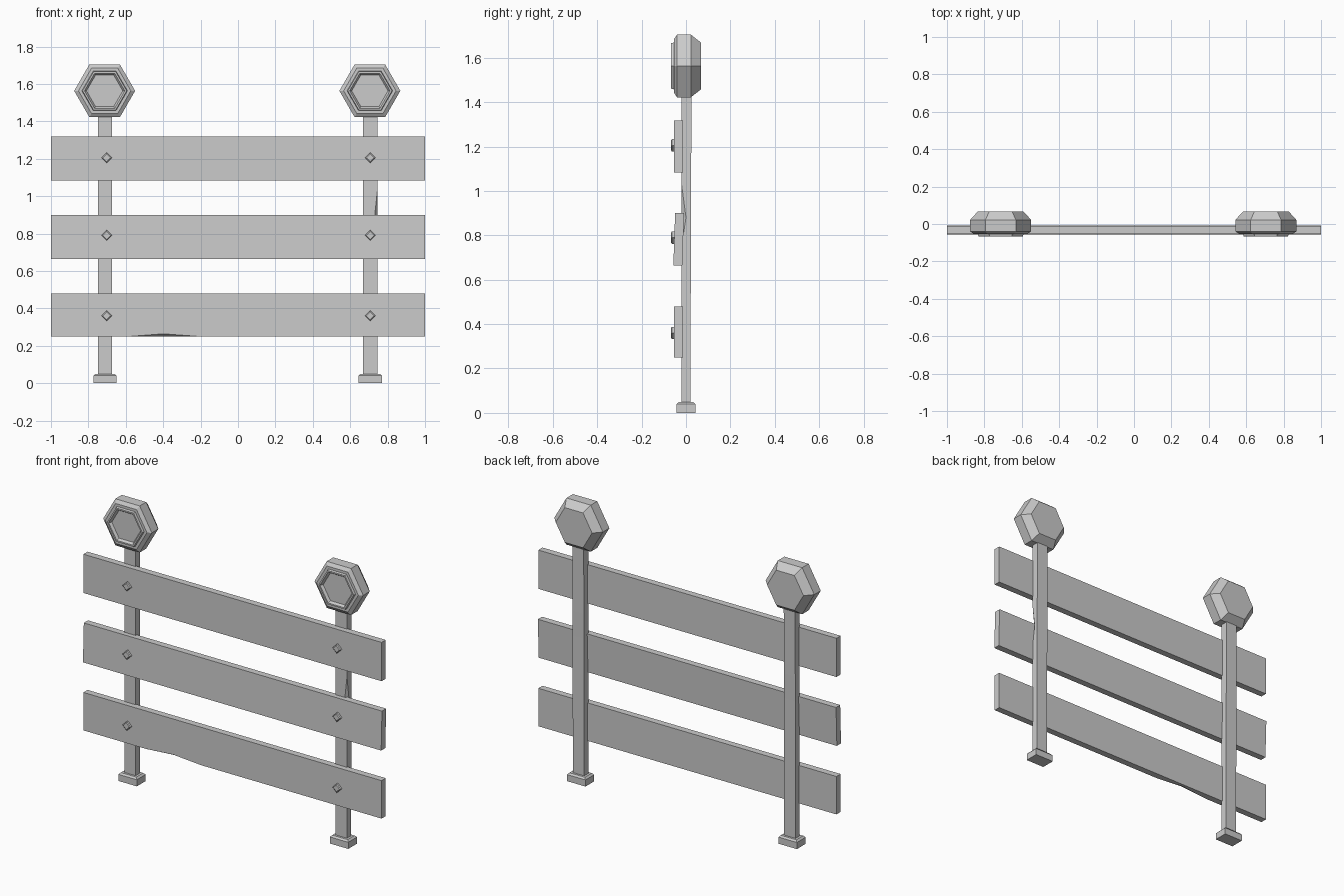
import bpy, bmesh
from math import cos, sin, pi

default = bpy.data.objects.get("Cube")
if default:
    bpy.data.objects.remove(default, do_unlink=True)

GREY = (0.6, 0.6, 0.6, 1)
grey = bpy.data.materials.new("plain grey")
grey.use_nodes = True
grey.diffuse_color = GREY
grey.node_tree.nodes["Principled BSDF"].inputs["Base Color"].default_value = GREY


def loft(name, sections):
    """Join equal-sized rings of points into a capped flat-shaded solid."""
    bm = bmesh.new()
    rings = [[bm.verts.new(p) for p in ring] for ring in sections]
    n = len(rings[0])
    for a, b in zip(rings, rings[1:]):
        for i in range(n):
            j = (i + 1) % n
            bm.faces.new((a[i], a[j], b[j], b[i]))
    bm.faces.new(rings[0])
    bm.faces.new(rings[-1])
    bmesh.ops.remove_doubles(bm, verts=bm.verts, dist=0.0001)
    bmesh.ops.recalc_face_normals(bm, faces=bm.faces)
    mesh = bpy.data.meshes.new(name)
    bm.to_mesh(mesh)
    bm.free()
    mesh.materials.append(grey)
    obj = bpy.data.objects.new(name, mesh)
    bpy.context.collection.objects.link(obj)
    return obj


def turned(name, x, z, sides, profile, start=0):
    """Polygonal solid about the y axis from (radius, y) pairs."""
    angles = [start + 2 * pi * i / sides for i in range(sides)]
    return loft(name, [[(x + r * cos(a), y, z + r * sin(a)) for a in angles]
                       for r, y in profile])


def post_ring(x, z, back, chip):
    """Square section whose front outer corner is chipped."""
    w, front = 0.038, -0.02
    return [(x - w, front, z), (x + w - chip * 0.8, front, z),
            (x + w, front + chip, z), (x + w, back, z), (x - w, back, z)]


def box_ring(x, z, w, d):
    return [(x - w, -d, z), (x + w, -d, z), (x + w, d, z), (x - w, d, z)]


def plank_ring(x, low, high, tilt, chip):
    """Plank end section whose lower front edge is chipped."""
    front, back = -0.053, -0.013
    return [(x, front - tilt, low + chip), (x, front - tilt + chip * 1.8, low),
            (x, back - tilt, low), (x, back + tilt, high), (x, front + tilt, high)]


# Lamp: bevelled back, body, front chamfer, raised rim, sunken face
LAMP = [(0.122, 0.067), (0.163, 0.022), (0.163, -0.04), (0.14, -0.054),
        (0.122, -0.054), (0.118, -0.067), (0.108, -0.067), (0.097, -0.052)]

# Posts with feet and lamps
for side, x, chip in (("right", -0.711, 0), ("left", 0.707, 0.02)):
    levels = [(0.04, 0.02, 0), (0.75, 0.022, 0), (0.88, 0.022, chip),
              (1.03, 0.023, 0), (1.46, 0.025, 0)]
    loft(side + "_post", [post_ring(x, *level) for level in levels])
    loft(side + "_foot", [box_ring(x, 0, 0.062, 0.042),
                          box_ring(x, 0.04, 0.062, 0.042),
                          box_ring(x, 0.05, 0.052, 0.033)])
    turned(side + "_lamp", x - 0.002, 1.563, 6, LAMP)

# Planks with diamond bolts
PLANKS = [("lower", 0.25, 0.48, 0, 0.014, 0.36),
          ("middle", 0.664, 0.90, 0.004, 0, 0.79),
          ("upper", 1.083, 1.318, 0, 0, 1.205)]
for name, low, high, tilt, chip, bolt_z in PLANKS:
    stations = [(-1, 0), (-0.58, 0), (-0.4, chip), (-0.21, 0), (1, 0)]
    loft(name + "_plank", [plank_ring(x, low, high, tilt, c) for x, c in stations])
    for side, x in (("right", -0.702), ("left", 0.707)):
        turned(f"{name}_{side}_bolt", x, bolt_z, 4,
               [(0.028, -0.045), (0.028, -0.064), (0.021, -0.068)])
